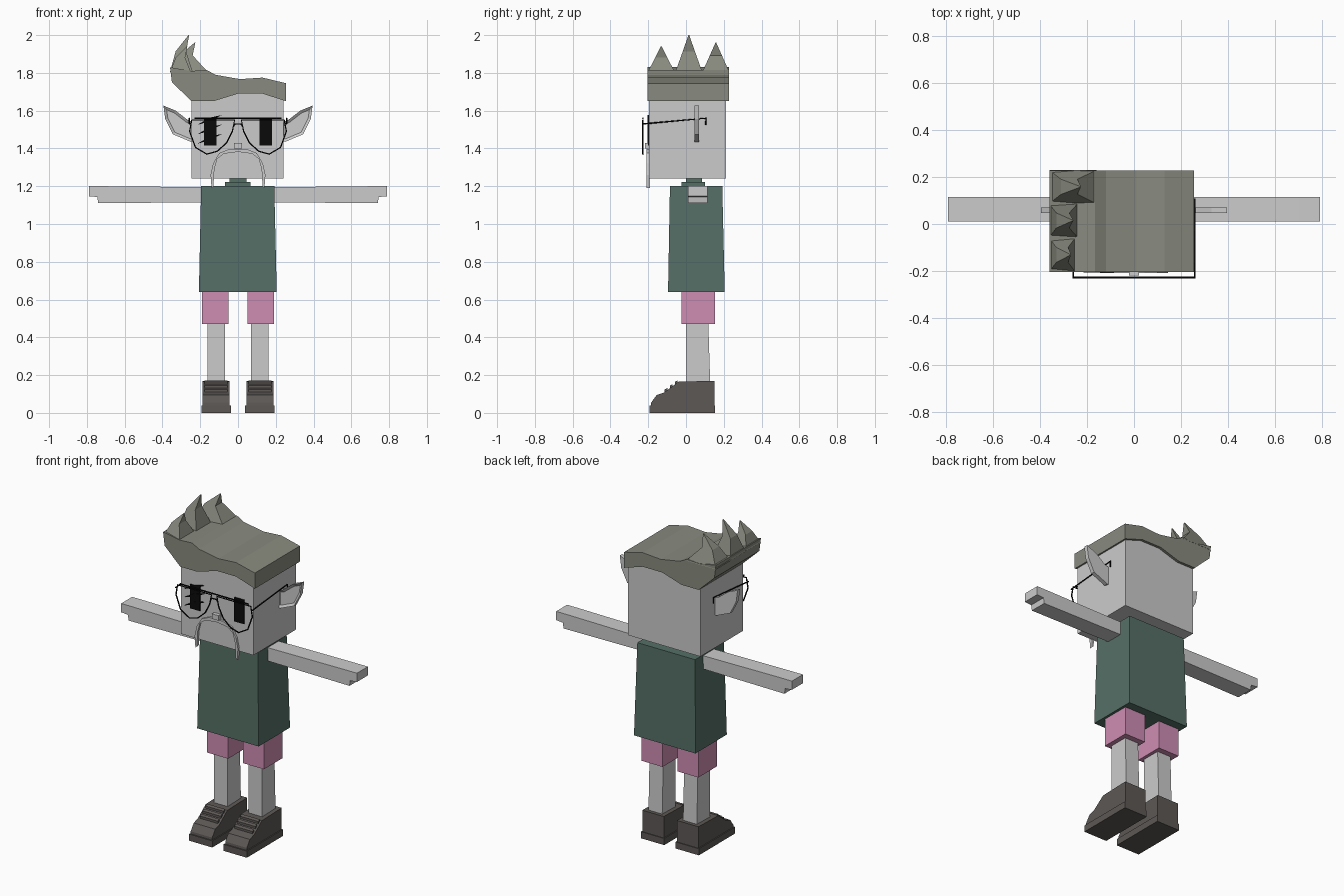
import bpy, bmesh
from mathutils import Vector

if "Cube" in bpy.data.objects:
    bpy.data.objects.remove(bpy.data.objects["Cube"], do_unlink=True)


def material(name, rgb):
    m = bpy.data.materials.new(name)
    m.use_nodes = True
    m.diffuse_color = (*rgb, 1)
    m.node_tree.nodes["Principled BSDF"].inputs["Base Color"].default_value = (*rgb, 1)
    return m


SKIN = material("pale grey skin", (0.60, 0.60, 0.60))
HAIR = material("olive grey hair", (0.25, 0.26, 0.215))
GREEN = material("dark green shirt", (0.09, 0.16, 0.13))
PINK = material("pink shorts", (0.62, 0.27, 0.45))
SHOE = material("dark brown grey shoe", (0.109, 0.098, 0.093))
BLACK = material("black", (0.003, 0.003, 0.003))


def finish(name, bm, mat):
    bmesh.ops.recalc_face_normals(bm, faces=bm.faces)
    mesh = bpy.data.meshes.new(name)
    bm.to_mesh(mesh)
    bm.free()
    mesh.materials.append(mat)
    ob = bpy.data.objects.new(name, mesh)
    bpy.context.collection.objects.link(ob)
    return ob


def rings(name, loops, mat):
    """Skin a stack of equal-length point loops and cap both ends."""
    bm = bmesh.new()
    vs = [[bm.verts.new(p) for p in loop] for loop in loops]
    n = len(vs[0])
    for a, b in zip(vs, vs[1:]):
        for i in range(n):
            j = (i + 1) % n
            bm.faces.new((a[i], a[j], b[j], b[i]))
    bm.faces.new(vs[0])
    bm.faces.new(vs[-1])
    return finish(name, bm, mat)


def rect(x0, x1, y0, y1, z):
    return [(x0, y0, z), (x1, y0, z), (x1, y1, z), (x0, y1, z)]


def box(name, x, y, z, mat):
    return rings(name, [rect(*x, *y, z[0]), rect(*x, *y, z[1])], mat)


def slab_xz(name, pts, y0, y1, mat):
    """Front outline extruded along y."""
    return rings(name, [[(x, y, z) for x, z in pts] for y in (y0, y1)], mat)


def slab_yz(name, pts, x0, x1, mat):
    """Side outline extruded along x."""
    return rings(name, [[(x, y, z) for y, z in pts] for x in (x0, x1)], mat)


def side_range(s, a, b):
    return tuple(sorted((s * a, s * b)))


# Torso, neck and head
rings("shirt", [rect(-.207, .205, -.095, .205, .64),
                rect(-.195, .192, -.085, .192, 1.2)], GREEN)
box("collar", (-.07, .065), (-.025, .1), (1.19, 1.222), GREEN)
box("neck", (-.045, .045), (0, .085), (1.2, 1.25), GREEN)
box("head", (-.245, .24), (-.195, .212), (1.24, 1.72), SKIN)

# Hair swept to one side
slab_xz("hair", [(-.245, 1.65), (-.35, 1.75), (-.36, 1.83), (-.25, 1.81),
                 (-.165, 1.815), (-.12, 1.79), (.01, 1.767), (.13, 1.775),
                 (.255, 1.745), (.255, 1.65), (.13, 1.69), (0, 1.69),
                 (-.13, 1.65)], -.203, .228, HAIR)

# Curved spikes: centre y, inner base x, bend x pair, tip x, tip z
for label, y, inner, bend, tip, top in (
        ("front", -.131, -.25, (-.33, -.28), -.27, 1.94),
        ("middle", .015, -.24, (-.33, -.275), -.26, 2.0),
        ("back", .158, -.16, (-.31, -.24), -.228, 1.96)):
    mid = 1.81 + .55 * (top - 1.81)
    rings(label + "_hair_spike",
          [rect(-.36, inner, y - .071, y + .071, 1.805),
           rect(*bend, y - .032, y + .032, mid),
           rect(tip - .002, tip + .002, y - .002, y + .002, top)], HAIR)

# Face
box("nose", (-.022, .022), (-.218, -.19), (1.4, 1.43), SKIN)
for s, side in ((1, "left"), (-1, "right")):
    box(side + "_eye", side_range(s, .115, .18), (-.202, -.194), (1.415, 1.56), BLACK)
for i in range(3):
    z = 1.425 + .05 * i
    slab_xz("eye_scar_%d" % (i + 1),
            [(-.215, z), (-.15, z + .018), (-.085, z + .052), (-.15, z + .038)],
            -.205, -.196, BLACK)

# Drooping moustache
outer = [(0, 1.398), (.045, 1.398), (.1, 1.375), (.132, 1.32), (.145, 1.26), (.14, 1.19)]
inner = [(.13, 1.2), (.125, 1.29), (.11, 1.345), (.075, 1.372), (0, 1.382)]
half = outer + inner
whole = half[:-1] + [(0, 1.382)] + [(-x, z) for x, z in reversed(half[1:-1])]
slab_xz("moustache", whole, -.208, -.19, SKIN)

# Ears with a recessed inner face
EAR = [(.23, 1.54), (.265, 1.55), (.33, 1.6), (.395, 1.627),
       (.385, 1.555), (.345, 1.475), (.25, 1.435), (.23, 1.44)]
for s, side in ((1, "left"), (-1, "right")):
    ear = slab_xz(side + "_ear", [(s * x, z) for x, z in EAR], .046, .07, SKIN)
    bm = bmesh.new()
    bm.from_mesh(ear.data)
    face = min(bm.faces, key=lambda f: f.calc_center_median().y)
    bmesh.ops.inset_region(bm, faces=[face], thickness=.014, use_even_offset=True)
    bmesh.ops.translate(bm, verts=face.verts, vec=Vector((0, .01, 0)))
    bm.to_mesh(ear.data)
    bm.free()


# Wire glasses
def wire(name, paths, radius):
    cu = bpy.data.curves.new(name, "CURVE")
    cu.dimensions = "3D"
    cu.bevel_depth = radius
    cu.bevel_resolution = 1
    cu.use_fill_caps = True
    for pts, closed in paths:
        sp = cu.splines.new("POLY")
        sp.points.add(len(pts) - 1)
        for p, co in zip(sp.points, pts):
            p.co = (*co, 1)
        sp.use_cyclic_u = closed
    cu.materials.append(BLACK)
    ob = bpy.data.objects.new(name, cu)
    bpy.context.collection.objects.link(ob)


FY = -.228
LENS = [(.018, 1.55), (.245, 1.55), (.256, 1.49), (.225, 1.405), (.165, 1.37),
        (.11, 1.385), (.06, 1.43), (.03, 1.49)]
paths = [([(-.23, FY, 1.56), (.23, FY, 1.56)], False),
         ([(-.025, FY, 1.515), (-.015, FY, 1.53), (.015, FY, 1.53), (.025, FY, 1.515)], False)]
for s in (1, -1):
    paths.append(([(s * x, FY, z) for x, z in LENS], True))
    paths.append(([(s * .25, FY, 1.53), (s * .258, FY, 1.53),
                   (s * .258, .105, 1.56), (s * .258, .105, 1.525)], False))
wire("glasses", paths, .004)

# Arms with stepped hands, shorts, legs and shoes
ARM = [(.18, 1.195), (.7, 1.2), (.79, 1.2), (.79, 1.147), (.745, 1.143),
       (.74, 1.11), (.18, 1.115)]
SOLE = [(-.192, 0), (-.192, .04), (.154, .04), (.154, 0)]
UPPER = [(-.186, .03), (-.184, .055), (-.155, .095), (-.115, .108),
         (-.04, .165), (.15, .17), (.15, .03)]
for s, side in ((1, "left"), (-1, "right")):
    slab_xz(side + "_arm", [(s * x, z) for x, z in ARM], .01, .115, SKIN)
    box(side + "_shorts_leg", side_range(s, .05, .19), (-.023, .153), (.47, .66), PINK)
    lx = side_range(s, .07, .162)
    rings(side + "_leg", [rect(*lx, 0, .128, .16), rect(*lx, 0, .118, .48)], SKIN)
    slab_yz(side + "_sole", SOLE, *side_range(s, .038, .194), SHOE)
    slab_yz(side + "_shoe", UPPER, *side_range(s, .044, .188), SHOE)
    for i in range(3):
        y, z = -.105 + .027 * i, .116 + .02 * i
        slab_yz("%s_shoe_lace_%d" % (side, i + 1),
                [(y - .008, z - .006), (y - .008, z + .008),
                 (y + .006, z + .016), (y + .008, z)],
                *side_range(s, .055, .177), SHOE)
